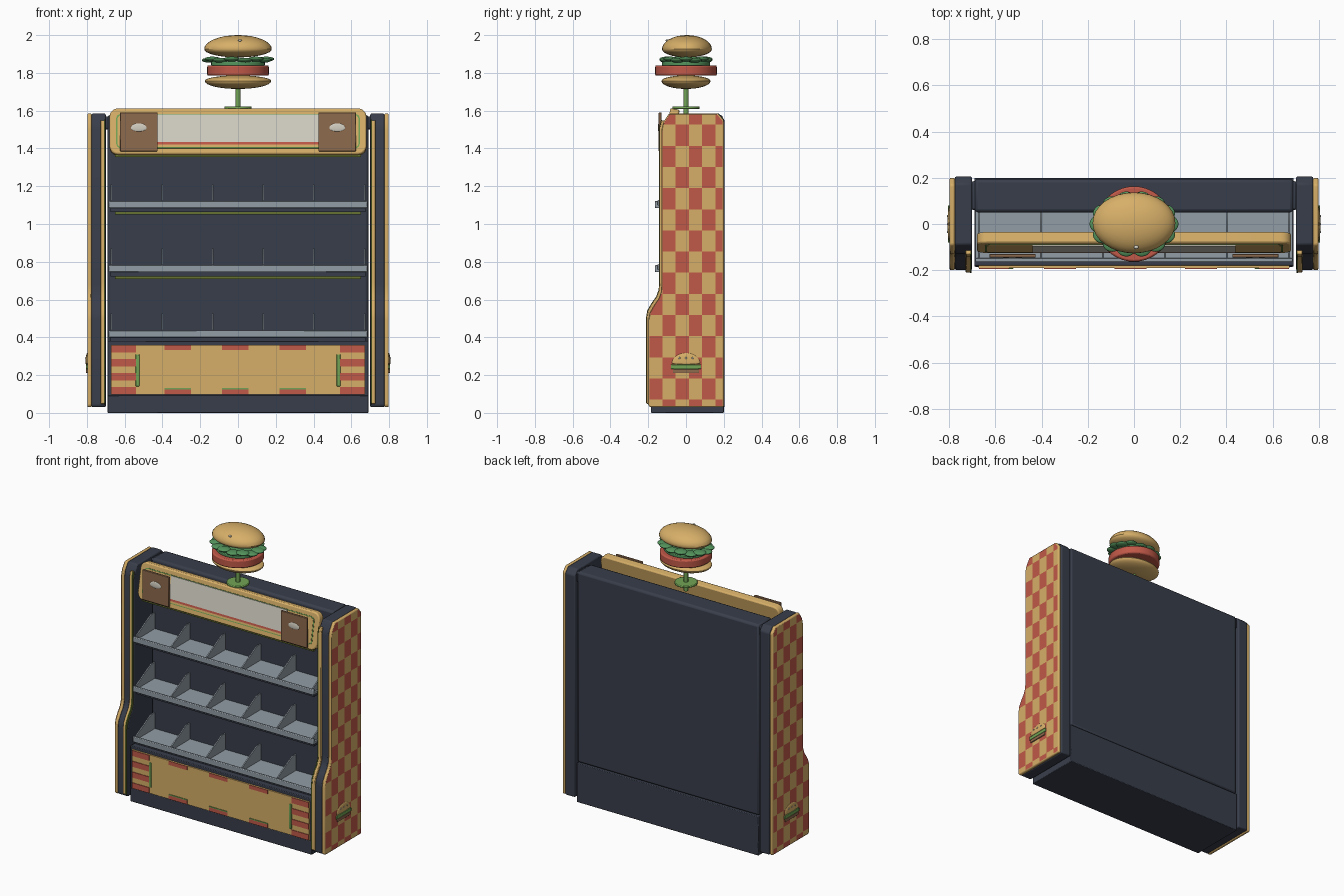
import bpy, bmesh, math
from mathutils import Matrix

if "Cube" in bpy.data.objects:
    bpy.data.objects.remove(bpy.data.objects["Cube"])


def material(name, rgb):
    m = bpy.data.materials.new(name)
    m.use_nodes = True
    m.diffuse_color = (*rgb, 1)
    m.node_tree.nodes["Principled BSDF"].inputs["Base Color"].default_value = (*rgb, 1)
    return m


TAN = material("bun tan", (0.68, 0.43, 0.14))
DARK = material("slate", (0.04, 0.048, 0.07))
RED = material("tomato red", (0.53, 0.1, 0.065))
GREY = material("shelf grey", (0.29, 0.34, 0.38))
BROWN = material("plate brown", (0.27, 0.145, 0.075))
CREAM = material("cream", (0.65, 0.62, 0.54))
GREEN = material("stand green", (0.17, 0.37, 0.09))
LEAF = material("lettuce green", (0.09, 0.3, 0.11))
OLIVE = material("olive strip", (0.13, 0.17, 0.03))
parts = []


def finish(name, bm, mats, bevel=0):
    bmesh.ops.recalc_face_normals(bm, faces=bm.faces)
    me = bpy.data.meshes.new(name)
    bm.to_mesh(me)
    bm.free()
    ob = bpy.data.objects.new(name, me)
    bpy.context.collection.objects.link(ob)
    for m in mats:
        me.materials.append(m)
    if bevel:
        mod = ob.modifiers.new("Bevel", "BEVEL")
        mod.width, mod.segments = bevel, 2
        mod.limit_method, mod.angle_limit = "ANGLE", math.radians(40)
    parts.append(ob)
    return ob


def box(name, x, y, z, mat, bevel=0):
    bm = bmesh.new()
    bmesh.ops.create_cube(bm, size=1)
    for v in bm.verts:
        v.co = [(a + b) / 2 + c * (b - a) for (a, b), c in zip((x, y, z), v.co)]
    return finish(name, bm, [mat], bevel)


def prism(name, profile, x0, x1, mat, bevel=0):
    """Extrude a (y, z) outline along x."""
    bm = bmesh.new()
    face = bm.faces.new([bm.verts.new((x0, y, z)) for y, z in profile])
    new = bmesh.ops.extrude_face_region(bm, geom=[face])["geom"]
    bmesh.ops.translate(bm, vec=(x1 - x0, 0, 0),
                        verts=[g for g in new if isinstance(g, bmesh.types.BMVert)])
    return finish(name, bm, [mat], bevel)


def cylinder(name, radius, z0, z1, mat, bevel=0, sy=1):
    bm = bmesh.new()
    bmesh.ops.create_cone(bm, cap_ends=True, segments=40, radius1=radius, radius2=radius,
                          depth=z1 - z0, matrix=Matrix.Translation((0, 0, (z0 + z1) / 2)))
    bmesh.ops.scale(bm, vec=(1, sy, 1), verts=bm.verts)
    return finish(name, bm, [mat], bevel)


def blob(name, centre, rx, ry, up, down, mat):
    """Ellipsoid with separate upper and lower heights."""
    bm = bmesh.new()
    bmesh.ops.create_uvsphere(bm, u_segments=32, v_segments=16, radius=1)
    for v in bm.verts:
        x, y, z = v.co
        v.co = (centre[0] + x * rx, centre[1] + y * ry, centre[2] + z * (up if z > 0 else down))
    return finish(name, bm, [mat])


# Side panel outline
front = [(-0.2, 0.04), (-0.2, 0.49), (-0.193, 0.53), (-0.17, 0.57), (-0.145, 0.605),
         (-0.133, 0.64), (-0.13, 0.68), (-0.13, 1.5), (-0.12, 1.54)]
outline = front + [(-0.09, 1.585), (0.17, 1.585), (0.2, 1.55), (0.2, 0.03), (-0.19, 0.03)]


def checker(name, x):
    bm = bmesh.new()
    bm.faces.new([bm.verts.new((x, y * 0.97, 0.8 + (z - 0.8) * 0.992)) for y, z in outline])
    cell_y, cell_z, y0, z0 = 0.07, 0.112, -0.125, 0.07
    cuts = [((0, 0, z0 + i * cell_z), (0, 0, 1)) for i in range(14)]
    cuts += [((0, y0 + i * cell_y, 0), (0, 1, 0)) for i in range(5)]
    for co, no in cuts:
        bmesh.ops.bisect_plane(bm, geom=bm.verts[:] + bm.edges[:] + bm.faces[:],
                               plane_co=co, plane_no=no)
    for f in bm.faces:
        c = f.calc_center_bounds()
        f.material_index = (math.floor((c.y - y0) / cell_y) + math.floor((c.z - z0) / cell_z)) % 2
    ob = finish(name, bm, [TAN, RED])
    if ob.data.polygons[0].normal.x * x < 0:
        ob.data.flip_normals()


for s, side in ((1, "left"), (-1, "right")):
    prism(side + "_outer_panel", outline, s * 0.775, s * 0.798, TAN, 0.008)
    checker(side + "_checker_face", s * 0.799)
    prism(side + "_post", [(y * 1.01 + 0.003, z) for y, z in outline],
          s * 0.7, s * 0.775, DARK, 0.01)
    # Raised trim along the front edge
    strip = [(y - 0.01, z + 0.01) for y, z in front]
    prism(side + "_trim", strip + [(y + 0.03, z) for y, z in reversed(front)],
          s * 0.705, s * 0.728, TAN, 0.004)
    thin = [(y - 0.012, z + 0.012) for y, z in front]
    prism(side + "_trim_line", thin + [(y + 0.01, z) for y, z in reversed(front)],
          s * 0.703, s * 0.71, OLIVE)
    # Small relief on the outer panel
    blob(side + "_relief_bun", (s * 0.798, 0, 0.262), 0.009, 0.075, 0.055, 0.006, TAN)
    for name, w, z, mat in (("leaf", 0.08, (0.232, 0.256), GREEN),
                            ("patty", 0.07, (0.21, 0.232), BROWN)):
        box(f"{side}_relief_{name}", (s * 0.8 - 0.005, s * 0.8 + 0.005), (-w, w), z, mat, 0.003)
    for y in (-0.035, 0, 0.035):
        blob(side + "_relief_seed", (s * 0.806, y, 0.29), 0.003, 0.005, 0.005, 0.005, CREAM)

# Cabinet body
box("back_body", (-0.69, 0.69), (0.05, 0.195), (0.27, 1.578), DARK, 0.015)
box("back_lower_panel", (-0.69, 0.69), (0.05, 0.2), (0.05, 0.268), DARK, 0.004)
box("top_bridge", (-0.705, 0.705), (0.06, 0.185), (1.5, 1.57), DARK, 0.01)
box("plinth", (-0.69, 0.69), (-0.185, 0.2), (0, 0.093), DARK, 0.004)
box("lower_cabinet", (-0.69, 0.69), (-0.18, 0.06), (0.09, 0.38), DARK, 0.004)

# Decorated lower front
box("front_panel", (-0.672, 0.672), (-0.19, -0.17), (0.097, 0.36), TAN)
PLATE_Y = (-0.194, -0.188)
for s in (-1, 1):
    for i in range(4):
        z = 0.098 + i * 0.074
        box("end_stripe", sorted((s * 0.54, s * 0.67)), PLATE_Y, (z, z + 0.038), RED)
    box("end_bracket", sorted((s * 0.522, s * 0.542)), (-0.195, -0.188), (0.14, 0.31), GREEN, 0.004)
for i in range(3):
    x = -0.32 + i * 0.305
    box("upper_dash", (x - 0.07, x + 0.07), PLATE_Y, (0.333, 0.359), RED)
    box("lower_dash", (x - 0.07, x + 0.07), PLATE_Y, (0.098, 0.124), RED)
    box("dash_line", (x - 0.07, x + 0.07), PLATE_Y, (0.124, 0.131), GREEN)

# Shelves with sloped dividers
for z in (0.4, 0.745, 1.085):
    box("shelf", (-0.685, 0.685), (-0.15, 0.055), (z, z + 0.015), GREY)
    box("shelf_lip", (-0.685, 0.685), (-0.165, -0.148), (z, z + 0.037), GREY, 0.004)
    box("shelf_underside", (-0.675, 0.675), (-0.14, 0.055), (z - 0.022, z), DARK)
    box("shelf_light", (-0.65, 0.65), (-0.115, -0.095), (z - 0.036, z - 0.022), OLIVE)
    for i in range(6):
        x = -0.67 + i * 0.268
        prism("divider", [(-0.15, z + 0.01), (0.052, z + 0.01), (0.052, z + 0.125),
                          (0.01, z + 0.125), (-0.15, z + 0.04)], x - 0.004, x + 0.004, GREY)

# Tilted header sign
tilt = Matrix.Translation((0, -0.08, 1.487)) @ Matrix.Rotation(-0.18, 4, "X")


def rounded_plate(name, w, h, r, y0, y1, mat, bevel=0):
    bm = bmesh.new()
    pts = []
    for k, (sx, sz) in enumerate(((1, 1), (-1, 1), (-1, -1), (1, -1))):
        for j in range(6):
            a = math.pi / 2 * (k + j / 5)
            pts.append((sx * (w - r) + r * math.cos(a), y0, sz * (h - r) + r * math.sin(a)))
    face = bm.faces.new([bm.verts.new(p) for p in pts])
    new = bmesh.ops.extrude_face_region(bm, geom=[face])["geom"]
    bmesh.ops.translate(bm, vec=(0, y1 - y0, 0),
                        verts=[g for g in new if isinstance(g, bmesh.types.BMVert)])
    ob = finish(name, bm, [mat], bevel)
    ob.matrix_world = tilt
    return ob


rounded_plate("header_frame", 0.68, 0.124, 0.045, -0.025, 0.025, TAN, 0.008)
rounded_plate("header_outline", 0.645, 0.092, 0.025, -0.027, -0.02, GREEN)
rounded_plate("header_inset", 0.638, 0.086, 0.022, -0.029, -0.02, TAN)
for name, z, mat in (("header_screen", (-0.06, 0.088), CREAM), ("header_red_line", (-0.073, -0.06), RED)):
    box(name, (-0.44, 0.44), (-0.032, -0.02), z, mat).matrix_world = tilt
box("header_light", (-0.65, 0.65), (-0.11, -0.09), (1.355, 1.368), OLIVE)
for s in (-1, 1):
    x = s * 0.525
    box("header_plaque", (x - 0.1, x + 0.1), (-0.145, -0.13), (1.385, 1.59), BROWN, 0.003)
    blob("plaque_badge", (x, -0.145, 1.508), 0.042, 0.004, 0.025, 0.018, CREAM)

# Burger on its stand
cylinder("stand_foot", 0.072, 1.608, 1.622, GREEN, 0.004)
cylinder("stand_pole", 0.014, 1.56, 1.75, GREEN)
blob("bottom_bun", (0, 0, 1.757), 0.176, 0.13, 0.03, 0.042, TAN)
cylinder("patty", 0.163, 1.785, 1.84, RED, 0.008)
cylinder("lettuce_base", 0.142, 1.838, 1.86, LEAF, 0.004, 0.9)
for i in range(14):
    a = i * math.tau / 14
    blob("lettuce_leaf", (0.15 * math.cos(a), 0.105 * math.sin(a), 1.871 + 0.003 * (-1) ** i),
         0.042, 0.038, 0.012, 0.014, LEAF)
blob("top_bun", (0, 0.005, 1.926), 0.179, 0.132, 0.074, 0.044, TAN)
blob("sesame_seed", (0.01, -0.1, 1.972), 0.01, 0.008, 0.006, 0.006, CREAM)

# Smooth shading with sharp edges kept
bpy.ops.object.select_all(action="DESELECT")
for ob in parts:
    ob.select_set(True)
bpy.context.view_layer.objects.active = parts[0]
bpy.ops.object.shade_smooth_by_angle()
